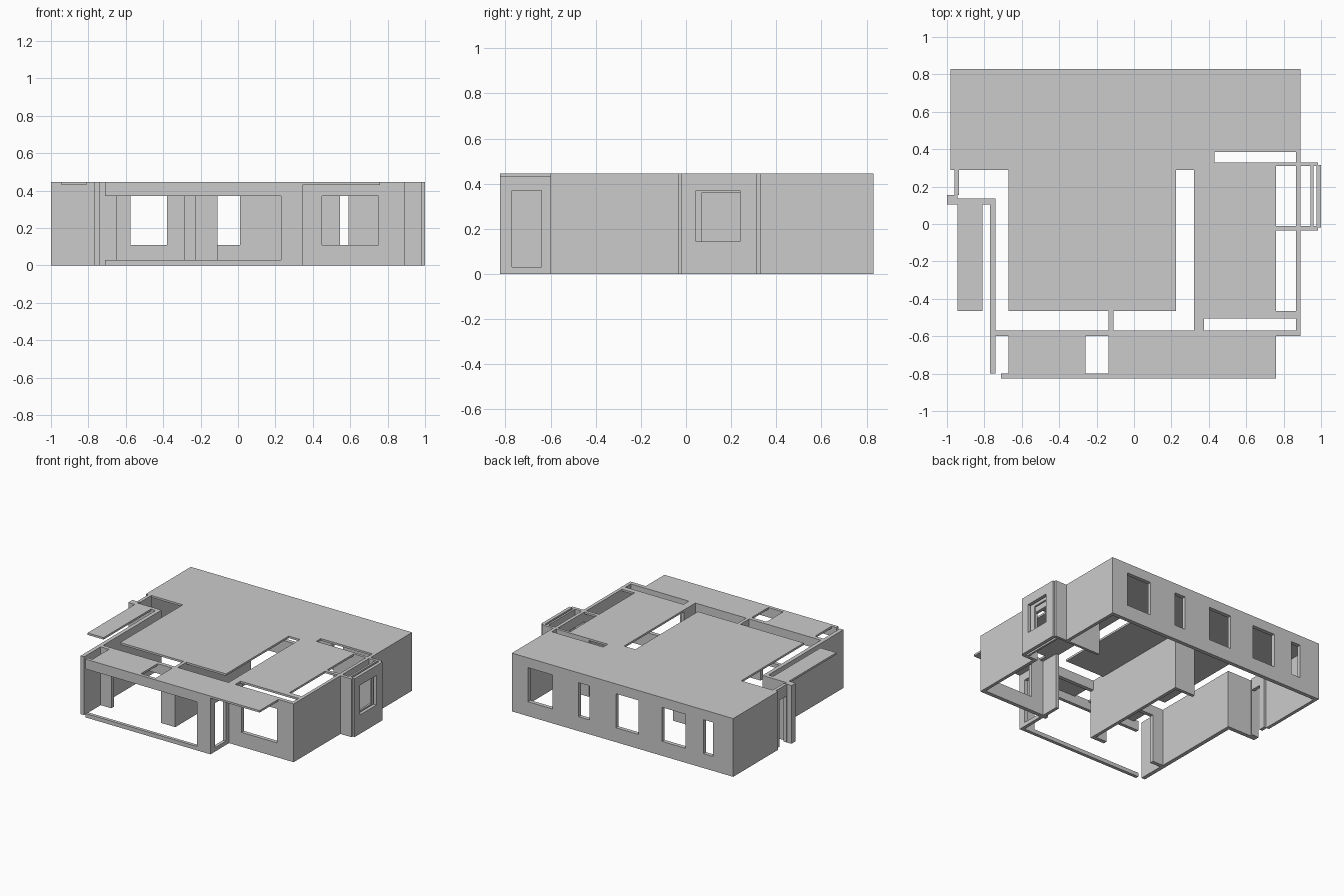
import bpy, bmesh, math

H, S = 0.445, 0.43      # wall height, underside of ceiling slabs
D = 0.37                # top of doors and windows


def solid(name, adds, cuts=()):
    """Clean union of boxes minus cut boxes; box = (x0, x1, y0, y1, z0, z1)."""
    ax = [sorted({b[2 * k + e] for b in list(adds) + list(cuts) for e in (0, 1)}) for k in range(3)]

    def inside(i, j, k):
        idx = (i, j, k)
        if any(n < 0 or n >= len(ax[a]) - 1 for a, n in enumerate(idx)):
            return False
        c = [(ax[a][n] + ax[a][n + 1]) / 2 for a, n in enumerate(idx)]
        hit = lambda b: all(b[2 * a] < c[a] < b[2 * a + 1] for a in range(3))
        return any(map(hit, adds)) and not any(map(hit, cuts))

    bm = bmesh.new()
    verts = {}
    for i in range(len(ax[0]) - 1):
        for j in range(len(ax[1]) - 1):
            for k in range(len(ax[2]) - 1):
                if not inside(i, j, k):
                    continue
                for a in range(3):
                    for s in (0, 1):
                        n = [i, j, k]
                        n[a] += 2 * s - 1
                        if inside(*n):
                            continue
                        u, v = (a + 1) % 3, (a + 2) % 3
                        ring = [(0, 0), (1, 0), (1, 1), (0, 1)]
                        face = []
                        for du, dv in (ring if s else ring[::-1]):
                            p = [i, j, k]
                            p[a] += s
                            p[u] += du
                            p[v] += dv
                            p = tuple(p)
                            if p not in verts:
                                verts[p] = bm.verts.new([ax[q][p[q]] for q in range(3)])
                            face.append(verts[p])
                        bm.faces.new(face)
    bmesh.ops.dissolve_limit(bm, angle_limit=math.radians(1), verts=bm.verts[:], edges=bm.edges[:])
    me = bpy.data.meshes.new(name)
    bm.to_mesh(me)
    bm.free()
    ob = bpy.data.objects.new(name, me)
    bpy.context.collection.objects.link(ob)
    return ob


# Back and side walls of the rear rooms, five rear windows
rear_windows = [(0.545, 0.755), (0.233, 0.325), (-0.18, 0.01), (-0.575, -0.38), (-0.81, -0.73)]
solid("rear_walls",
      [(-0.98, 0.89, 0.80, 0.83, 0, H),
       (-0.98, -0.955, 0.29, 0.80, 0, H),
       (0.865, 0.89, 0.33, 0.80, 0, H)],
      [(a, b, 0.7, 0.9, 0.11, D) for a, b in rear_windows])

# Front right room: front wall with window, right wall
solid("front_room_walls",
      [(0.345, 0.89, -0.60, -0.57, 0, H),
       (0.865, 0.89, -0.57, -0.035, 0, H)],
      [(0.45, 0.75, -0.7, -0.5, 0.11, D)])

# Bay on the right side with an inner frame and outer window
solid("bay_walls",
      [(0.76, 0.985, -0.035, -0.01, S, H),
       (0.865, 0.985, -0.035, -0.01, 0, H),
       (0.865, 0.985, 0.31, 0.33, 0, H),
       (0.865, 0.89, -0.01, 0.31, D, H),
       (0.945, 0.96, -0.01, 0.31, 0, H),
       (0.975, 1.0, -0.02, 0.315, 0, H)],
      [(0.97, 1.1, 0.045, 0.24, 0.145, D),
       (0.93, 0.97, 0.07, 0.24, 0.145, 0.36)])

# Long left wall and entrance with door opening
solid("left_wall", [(-0.77, -0.74, -0.80, 0.135, 0, H), (-1.0, -0.74, 0.105, 0.135, 0, H)])
solid("entrance_walls",
      [(-1.0, -0.945, 0.135, 0.155, 0, H),
       (-0.96, -0.935, 0.155, 0.29, 0, H)],
      [(-1.1, -0.9, 0.156, 0.24, 0, 0.355)])

# Wall between living rooms and balcony with two wide doors
solid("balcony_door_wall",
      [(-0.74, 0.345, -0.60, -0.57, 0, H)],
      [(-0.65, -0.23, -0.7, -0.5, 0, D), (-0.11, 0.30, -0.7, -0.5, 0, D)])

# Interior partitions
solid("centre_partition",
      [(-0.135, -0.11, -0.57, -0.465, 0, H),
       (-0.135, -0.11, -0.465, 0.29, 0, S),
       (-0.285, -0.11, 0.29, 0.315, 0, S)])
solid("right_partition",
      [(0.32, 0.345, -0.57, -0.43, 0, S),
       (0.59, 0.865, 0.31, 0.33, 0, S)])

# Balcony surround: open front frame and open right side
solid("balcony_frame",
      [(-0.71, 0.345, -0.825, -0.80, 0, H),
       (0.32, 0.345, -0.80, -0.60, 0, H)],
      [(-0.8, 0.23, -0.9, -0.7, 0.03, D),
       (0.3, 0.4, -0.77, -0.64, 0.03, D)])

# Main ceiling slab with light wells
solid("ceiling_slab",
      [(-0.955, 0.865, 0.29, 0.80, S, H),
       (-0.67, 0.225, -0.465, 0.29, S, H),
       (0.32, 0.76, -0.505, 0.29, S, H),
       (0.32, 0.375, -0.57, -0.505, S, H),
       (0.76, 0.865, -0.505, -0.465, S, H)],
      [(0.43, 0.865, 0.33, 0.385, 0, 1),
       (0.76, 0.865, 0.28, 0.31, 0, 1)])

# Balcony slabs and floating left canopy
solid("balcony_slab_left", [(-0.67, -0.26, -0.80, -0.60, S, H)])
solid("balcony_slab_right",
      [(-0.135, 0.32, -0.80, -0.60, S, H), (0.345, 0.76, -0.825, -0.60, S, H)])
solid("left_canopy", [(-0.945, -0.81, -0.465, 0.105, S, H)])
